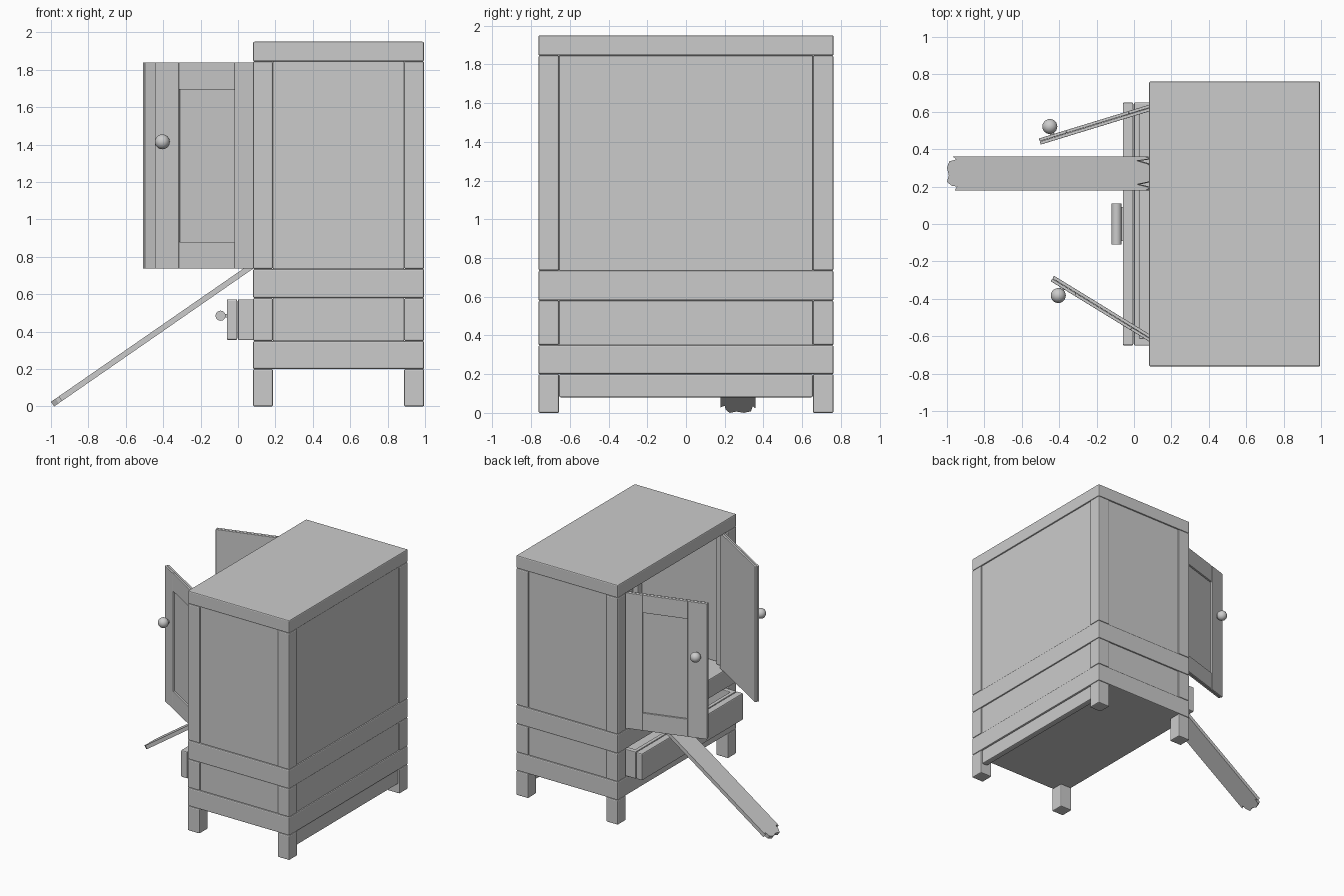
import bpy, bmesh
from math import radians, sin, cos, tan
from mathutils import Matrix, Vector

if "Cube" in bpy.data.objects:
    bpy.data.objects.remove(bpy.data.objects["Cube"])


def finish(name, bm, bevel=0.0, smooth=False):
    bmesh.ops.recalc_face_normals(bm, faces=bm.faces)
    me = bpy.data.meshes.new(name)
    bm.to_mesh(me)
    bm.free()
    ob = bpy.data.objects.new(name, me)
    bpy.context.collection.objects.link(ob)
    if smooth:
        for p in me.polygons:
            p.use_smooth = len(p.vertices) < 5
    if bevel:
        m = ob.modifiers.new("soft_edges", 'BEVEL')
        m.width, m.segments = bevel, 2
    return ob


def box(name, lo, hi, bevel=0.008, mat=Matrix()):
    lo, hi = Vector(lo), Vector(hi)
    bm = bmesh.new()
    bmesh.ops.create_cube(bm, size=1)
    for v in bm.verts:
        p = (lo + hi) / 2 + Vector(a * b for a, b in zip(v.co, hi - lo))
        v.co = mat @ p
    return finish(name, bm, bevel)


def cylinder(name, r, length, mat):
    bm = bmesh.new()
    bmesh.ops.create_cone(bm, cap_ends=True, segments=24, radius1=r, radius2=r,
                          depth=length, matrix=mat)
    return finish(name, bm, smooth=True)


X0, X1, Y, P = 0.08, 0.995, 0.762, 0.107

# Full-width slabs
for name, z0, z1 in (("bottom_slab", 0.2, 0.35), ("middle_slab", 0.58, 0.735),
                     ("top_slab", 1.845, 1.95)):
    box(name, (X0, -Y, z0), (X1, Y, z1))

# Legs and corner posts, one set per corner
for xn, x in (("front", X0), ("back", X1 - P)):
    for yn, y in (("right", -Y), ("left", Y - P)):
        for name, z0, z1 in (("leg", 0, 0.2), ("drawer_post", 0.35, 0.58),
                             ("tall_post", 0.735, 1.845)):
            box(f"{xn}_{yn}_{name}", (x, y, z0), (x + P, y + P, z1))

# Side and back panels, set slightly in from the posts
for tier, z0, z1 in (("lower", 0.35, 0.58), ("upper", 0.735, 1.845)):
    for yn, s in (("right", -1), ("left", 1)):
        ys = sorted((s * (Y - 0.008), s * (Y - 0.06)))
        box(f"{tier}_{yn}_panel", (X0 + P, ys[0], z0), (X1 - P, ys[1], z1), 0.004)
    box(f"{tier}_back_panel", (X1 - 0.06, -Y + P, z0), (X1 - 0.008, Y - P, z1), 0.004)
box("back_apron", (X1 - 0.06, -Y + P, 0.08), (X1 - 0.01, Y - P, 0.2))

# Drawer, pulled part way out
D = 0.65
box("drawer_front", (-0.06, -D, 0.355), (-0.004, D, 0.573))
box("drawer_inner_front", (0, -D, 0.355), (0.03, D, 0.573), 0.005)
box("drawer_back", (0.77, -D, 0.355), (0.8, D, 0.573), 0.005)
box("drawer_floor", (0, -D + 0.02, 0.36), (0.79, D - 0.02, 0.38), 0)
for yn, y in (("right", -D), ("left", D - 0.04)):
    box(f"drawer_{yn}_side", (0.002, y, 0.355), (0.8, y + 0.04, 0.573), 0.005)
cylinder("drawer_handle", 0.027, 0.22,
         Matrix.Translation((-0.093, 0, 0.485)) @ Matrix.Rotation(radians(90), 4, 'X'))
box("drawer_handle_stem", (-0.075, -0.09, 0.475), (-0.05, 0.09, 0.495), 0)

# Doors: u runs from the hinge to the free edge, v points outward
W, S, Z0, Z1 = 0.65, 0.15, 0.737, 1.84
for side, s, ang in (("right", -1, 31.5), ("left", 1, 17)):
    a = radians(ang)
    u, v = Vector((-cos(a), -s * sin(a), 0)), Vector((-sin(a), s * cos(a), 0))
    m = Matrix(((u.x, v.x, 0, 0.118), (u.y, v.y, 0, s * 0.63),
                (0, 0, 1, 0), (0, 0, 0, 1)))
    box(f"{side}_door_board", (0, -0.016, Z0), (W, 0.001, Z1), 0.003, m)
    for n, b0, b1, z0, z1 in (("hinge_stile", 0, S, Z0, Z1),
                              ("free_stile", W - S, W, Z0, Z1),
                              ("top_rail", S, W - S, 1.695, Z1),
                              ("bottom_rail", S, W - S, Z0, 0.88)):
        box(f"{side}_door_{n}", (b0, 0.002, z0), (b1, 0.018, z1), 0.003, m)
    k = m @ Vector((0.575, 0.062, 1.415))
    bm = bmesh.new()
    bmesh.ops.create_uvsphere(bm, u_segments=24, v_segments=14, radius=0.04,
                              matrix=Matrix.Translation(k))
    finish(f"{side}_door_knob", bm, smooth=True)
    c = m @ Vector((0.575, 0.025, 1.415))
    cylinder(f"{side}_door_knob_stem", 0.012, 0.03,
             Matrix.Translation(c) @ v.to_track_quat('Z', 'Y').to_matrix().to_4x4())

# Splintered plank leaning from the ground to the cabinet floor
outline = [(0.04, 0.36), (0.06, 0.345), (0.015, 0.335), (0.0, 0.30), (0.012, 0.26),
           (0.0, 0.225), (0.03, 0.205), (0.065, 0.2), (0.05, 0.178),
           (1.29, 0.178), (1.32, 0.195), (1.235, 0.212), (1.31, 0.225), (1.34, 0.27),
           (1.31, 0.32), (1.235, 0.338), (1.32, 0.348), (1.29, 0.36)]
bm = bmesh.new()
face = bm.faces.new([bm.verts.new((x, y, 0)) for x, y in outline])
ext = bmesh.ops.extrude_face_region(bm, geom=[face])
top = [g for g in ext["geom"] if isinstance(g, bmesh.types.BMVert)]
bmesh.ops.translate(bm, verts=top, vec=(0, 0, 0.03))
bmesh.ops.transform(bm, verts=bm.verts, matrix=Matrix.Translation((-0.983, 0, 0))
                    @ Matrix.Rotation(radians(-34.7), 4, 'Y'))
finish("leaning_plank", bm)
